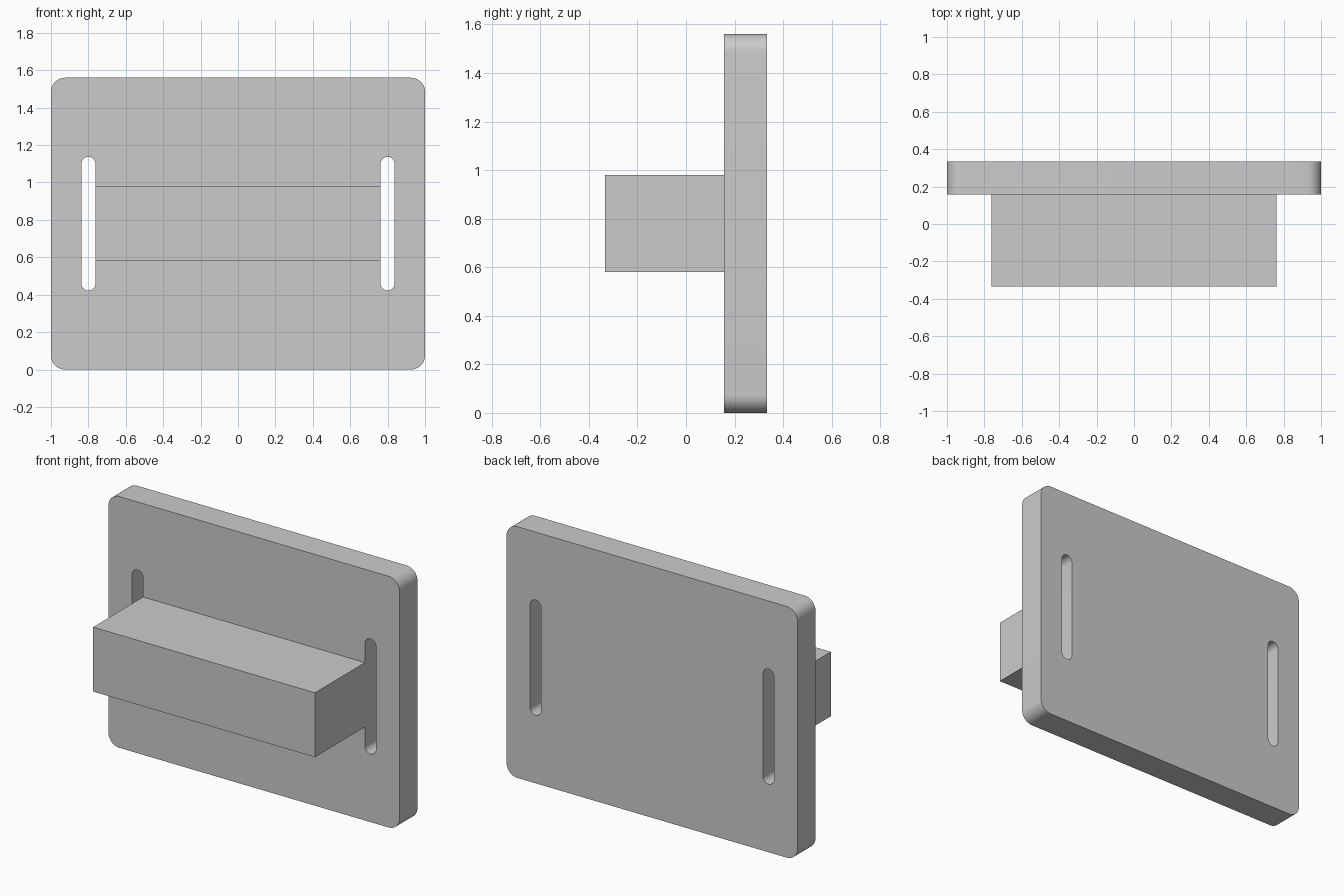
import bpy, bmesh, math

if "Cube" in bpy.data.objects:
    bpy.data.objects.remove(bpy.data.objects["Cube"])

FRONT, PLATE_Y, BACK = -0.333, 0.157, 0.333
HEIGHT, MID_Z = 1.56, 0.78


def rounded_outline(cx, cz, w, h, r, steps):
    """Counter-clockwise rounded rectangle in the x-z plane."""
    pts = []
    corners = [(1, 1), (-1, 1), (-1, -1), (1, -1)]
    for i, (sx, sz) in enumerate(corners):
        for k in range(steps + 1):
            a = math.pi / 2 * (i + k / steps)
            pts.append((cx + sx * (w / 2 - r) + r * math.cos(a),
                        cz + sz * (h / 2 - r) + r * math.sin(a)))
    return pts


def add_loop(bm, pts, y):
    verts = [bm.verts.new((x, y, z)) for x, z in pts]
    for a, b in zip(verts, verts[1:] + verts[:1]):
        bm.edges.new((a, b))


def make_prism(name, outlines, y0, y1):
    """Fill the outlines (inner ones become holes) and extrude along y."""
    bm = bmesh.new()
    for pts in outlines:
        add_loop(bm, pts, y0)
    bmesh.ops.remove_doubles(bm, verts=bm.verts[:], dist=1e-5)
    bmesh.ops.triangle_fill(bm, edges=bm.edges[:], use_beauty=True, normal=(0, -1, 0))
    ext = bmesh.ops.extrude_face_region(bm, geom=bm.faces[:], use_keep_orig=True)
    moved = [g for g in ext["geom"] if isinstance(g, bmesh.types.BMVert)]
    bmesh.ops.translate(bm, verts=moved, vec=(0, y1 - y0, 0))
    bmesh.ops.recalc_face_normals(bm, faces=bm.faces[:])
    mesh = bpy.data.meshes.new(name)
    bm.to_mesh(mesh)
    bm.free()
    obj = bpy.data.objects.new(name, mesh)
    bpy.context.collection.objects.link(obj)
    bpy.ops.object.select_all(action='DESELECT')
    obj.select_set(True)
    bpy.context.view_layer.objects.active = obj
    bpy.ops.object.shade_smooth_by_angle(angle=math.radians(30))
    return obj


# Back plate with rounded corners and two vertical slots
plate = rounded_outline(0, MID_Z, 2.0, HEIGHT, 0.075, 10)
slots = [rounded_outline(s * 0.80, MID_Z, 0.076, 0.715, 0.038, 8) for s in (-1, 1)]
make_prism("back_plate", [plate] + slots, PLATE_Y, BACK)

# Block on the front, its ends flush with the inner slot walls
x = 0.762
block = [(-x, 0.58), (x, 0.58), (x, 0.98), (-x, 0.98)]
make_prism("front_block", [block], FRONT, PLATE_Y)
